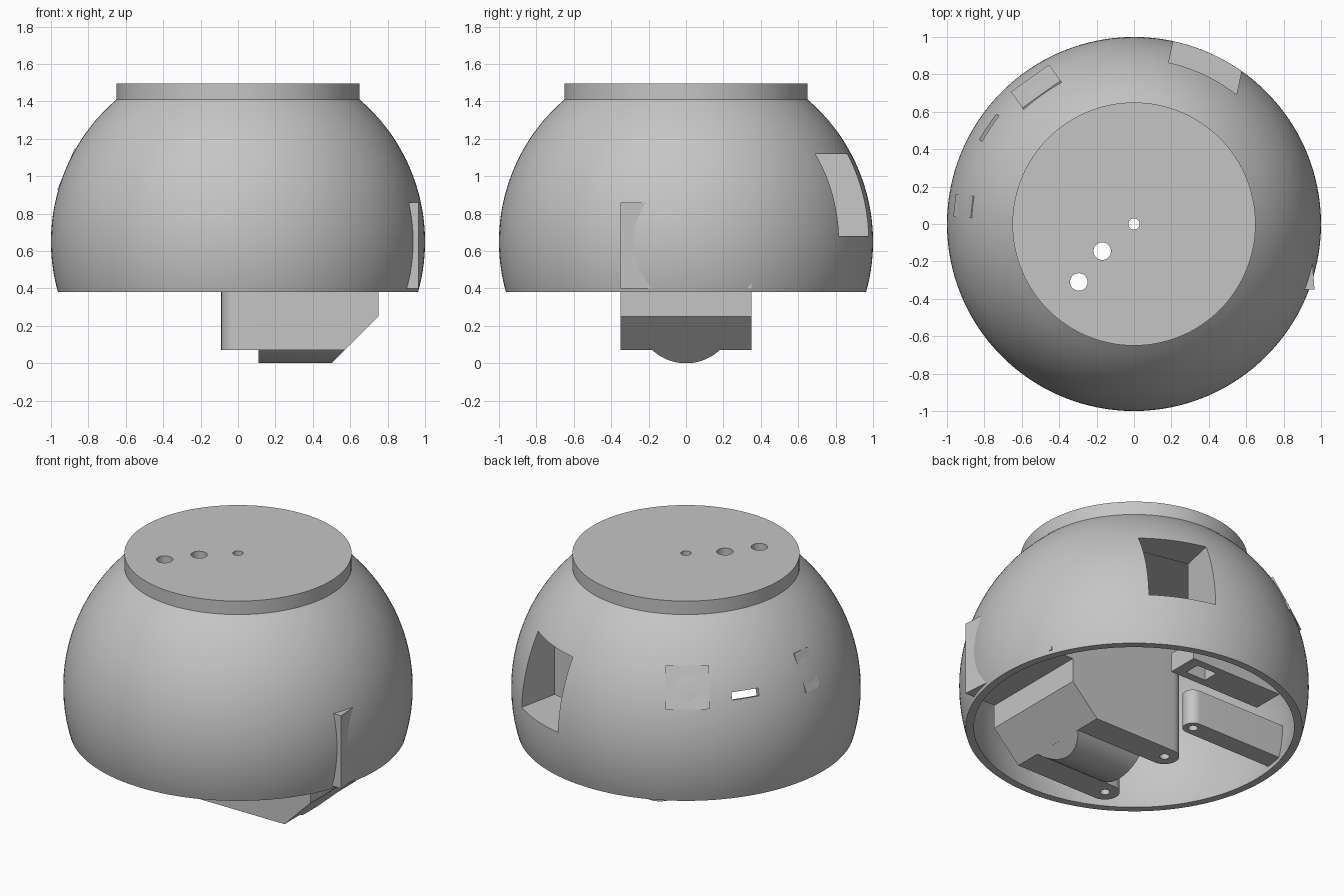
import bpy
import bmesh
from math import sin, cos, pi, radians, sqrt
from mathutils import Matrix, Vector

if "Cube" in bpy.data.objects:
    bpy.data.objects.remove(bpy.data.objects["Cube"])

CENTER = 0.65          # height of the sphere centre
GREY = (0.56, 0.56, 0.56, 1)

grey = bpy.data.materials.new("plain grey")
grey.use_nodes = True
grey.diffuse_color = GREY
grey.node_tree.nodes["Principled BSDF"].inputs["Base Color"].default_value = GREY


def finish(name, bm):
    bmesh.ops.remove_doubles(bm, verts=bm.verts, dist=1e-5)
    bmesh.ops.recalc_face_normals(bm, faces=bm.faces)
    mesh = bpy.data.meshes.new(name)
    bm.to_mesh(mesh)
    bm.free()
    mesh.materials.append(grey)
    obj = bpy.data.objects.new(name, mesh)
    bpy.context.collection.objects.link(obj)
    return obj


def prism(name, points, push, reshape=None):
    """Extrude a flat outline along a vector, then optionally move corners."""
    bm = bmesh.new()
    face = bm.faces.new([bm.verts.new(p) for p in points])
    side = bmesh.ops.extrude_face_region(bm, geom=[face], use_keep_orig=True)["geom"]
    moved = [v for v in side if isinstance(v, bmesh.types.BMVert)]
    bmesh.ops.translate(bm, verts=moved, vec=Vector(push))
    if reshape:
        for v in bm.verts:
            reshape(v.co)
    return finish(name, bm)


def box(name, size, matrix):
    bm = bmesh.new()
    bmesh.ops.create_cube(bm, size=1, matrix=matrix @ Matrix.Diagonal((*size, 1)))
    return finish(name, bm)


def cylinder(name, x, y, radius, low, high):
    bm = bmesh.new()
    bmesh.ops.create_cone(bm, cap_ends=True, segments=32, radius1=radius, radius2=radius,
                          depth=high - low,
                          matrix=Matrix.Translation((x, y, (low + high) / 2)))
    return finish(name, bm)


def ball(name, radius):
    bm = bmesh.new()
    bmesh.ops.create_uvsphere(bm, u_segments=96, v_segments=48, radius=radius,
                              matrix=Matrix.Translation((0, 0, CENTER)))
    return finish(name, bm)


def combine(obj, tool, operation="DIFFERENCE"):
    mod = obj.modifiers.new("cut", "BOOLEAN")
    mod.operation, mod.object, mod.solver = operation, tool, "EXACT"
    bpy.context.view_layer.objects.active = obj
    bpy.ops.object.modifier_apply(modifier=mod.name)
    bpy.data.objects.remove(tool)


def smooth(obj):
    bpy.ops.object.select_all(action="DESELECT")
    obj.select_set(True)
    bpy.context.view_layer.objects.active = obj
    bpy.ops.object.shade_smooth_by_angle(angle=radians(25))


def on_sphere(azimuth, height, radius):
    """Matrix whose local z points out of the sphere and local y points up it."""
    up = (height - CENTER)
    flat = sqrt(1 - up * up)
    a = radians(azimuth)
    normal = Vector((flat * cos(a), flat * sin(a), up))
    side = Vector((-sin(a), cos(a), 0))
    rot = Matrix((side, normal.cross(side), normal)).transposed().to_4x4()
    return Matrix.Translation(normal * radius + Vector((0, 0, CENTER))) @ rot


# Hollow dome with raised flat lid, turned from one profile
def arc(radius, low, high, steps=28):
    heights = [low + (high - low) * i / steps for i in range(steps + 1)]
    return [(sqrt(radius ** 2 - (z - CENTER) ** 2), z) for z in heights]


profile = arc(1, 0.38, 1.41) + [(0.65, 1.42), (0.65, 1.495), (0, 1.495), (0, 1.42)]
profile += arc(0.955, 1.42, 0.38)
profile.append(profile[0])
bm = bmesh.new()
verts = [bm.verts.new((r, 0, z)) for r, z in profile]
edges = [bm.edges.new(pair) for pair in zip(verts, verts[1:])]
bmesh.ops.spin(bm, geom=verts + edges, cent=(0, 0, 0), axis=(0, 0, 1),
               angle=2 * pi, steps=128)
dome = finish("dome_shell", bm)

# Three through holes in the lid
for x, y, r in [(0, 0, 0.03), (-0.17, -0.145, 0.047), (-0.295, -0.31, 0.047)]:
    combine(dome, cylinder("hole_cutter", x, y, r, 1.3, 1.6))

# Rear window and its deep frame
turn = Matrix.Rotation(radians(-12), 4, "Z")


def window_box(name, grow, near, far):
    place = turn @ Matrix.Translation((0.197, (near + far) / 2, 0.90))
    return box(name, (0.39 + grow, far - near, 0.44 + grow), place)


combine(dome, window_box("window_cutter", 0, 0.5, 1.2))
frame = window_box("window_frame", 0.07, 0.66, 1.1)
combine(frame, ball("ball_trim", 0.97), "INTERSECT")
combine(frame, window_box("window_cutter", 0, 0.5, 1.2))
smooth(frame)

# Narrow slot on the rear side
combine(dome, box("slot_cutter", (0.165, 0.045, 0.14), on_sphere(146.4, 1.01, 1)))
smooth(dome)

# Nearly flush pads on the shell
box("rear_pad", (0.25, 0.25, 0.03), on_sphere(125.5, 1.07, 0.982))
box("side_pad", (0.12, 0.24, 0.03), on_sphere(174, 1.04, 0.982))


# Main block, chamfered below and reaching out through the dome side
def slant(co):
    if co.x > 0.9:
        co.x = 0.9375 - 0.079 * co.y


outline = [(0.11, 0.07), (0.57, 0.07), (0.75, 0.25), (0.75, 0.40),
           (0.96, 0.40), (0.96, 0.86), (0.11, 0.86)]
prism("main_block", [(x, -0.35, z) for x, z in outline], (0, 0.70, 0), slant)


# Rounded belly beneath the block
def bevel_end(co):
    if co.x > 0.3:
        co.x = 0.5 + co.z


R = 0.266
span = [radians(-42.5 + 85 * i / 24) for i in range(25)]
belly = prism("round_belly", [(0.11, R * sin(a), R - R * cos(a)) for a in span],
              (0.46, 0, 0), bevel_end)
smooth(belly)


# Round-ended lugs with screw holes
def lug(name, tip, base, y, width, low, high):
    r = width / 2
    s = 1 if tip > base else -1
    cx = tip - s * r
    pts = [(cx + s * r * cos(a), y + r * sin(a), low)
           for a in [-pi / 2 + pi * i / 16 for i in range(17)]]
    pts += [(base, y + r, low), (base, y - r, low)]
    obj = prism(name, pts, (0, 0, high - low))
    combine(obj, cylinder("screw_cutter", cx, y, 0.028, low - 0.1, low + 0.3))
    smooth(obj)


for name, y in [("front_lug", -0.265), ("rear_lug", 0.265)]:
    lug(name, -0.09, 0.12, y, 0.17, 0.07, 0.86)
lug("side_lug", -0.25, -0.93, 0.155, 0.12, 0.42, 0.64)

# Inner ledge with a square opening
ledge = box("inner_ledge", (0.64, 0.2, 0.12), Matrix.Translation((-0.12, 0.67, 0.48)))
combine(ledge, box("ledge_cutter", (0.14, 0.1, 0.4), Matrix.Translation((0.06, 0.67, 0.48))))
combine(ledge, ball("ball_trim", 0.97), "INTERSECT")
